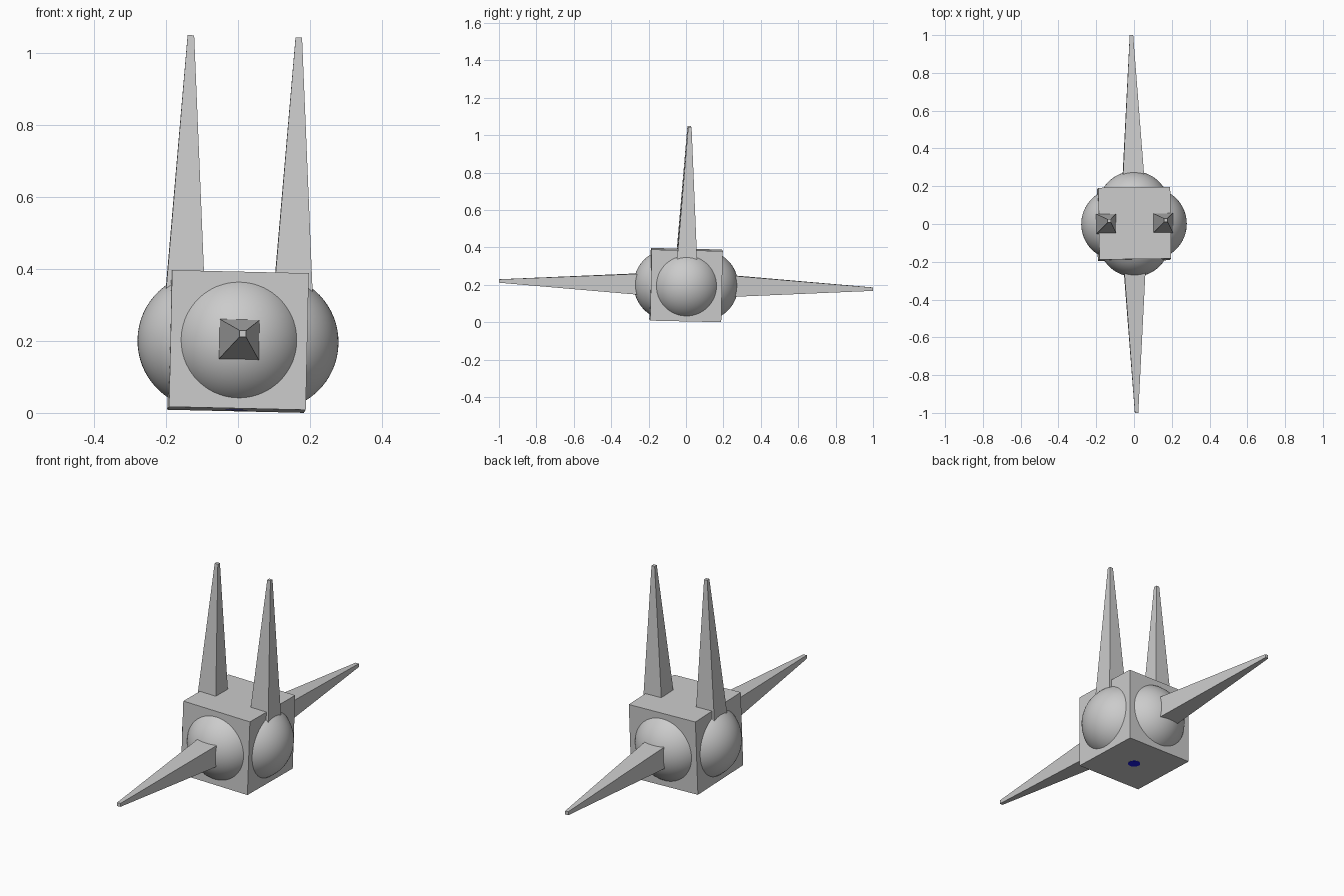
import bpy, bmesh, math
from mathutils import Matrix, Euler, Vector

if "Cube" in bpy.data.objects:
    bpy.data.objects.remove(bpy.data.objects["Cube"])

HALF = 0.19
CENTRE = Vector((0, 0, 0.1985))
# the whole model leans slightly
LEAN = Matrix.Translation(CENTRE) @ Euler(
    (math.radians(-1.25), math.radians(1.3), math.radians(0.75))).to_matrix().to_4x4()


def material(name, rgb):
    m = bpy.data.materials.new(name)
    m.diffuse_color = (*rgb, 1)
    m.use_nodes = True
    m.node_tree.nodes["Principled BSDF"].inputs["Base Color"].default_value = m.diffuse_color
    return m


GREY = material("light_grey", (0.6, 0.6, 0.6))
BLUE = material("deep_blue", (0.01, 0.01, 0.8))


def add(name, bm, local, mat, smooth=False):
    bm.transform(LEAN @ local)
    for f in bm.faces:
        f.smooth = smooth
    me = bpy.data.meshes.new(name)
    bm.to_mesh(me)
    bm.free()
    me.materials.append(mat)
    bpy.context.collection.objects.link(bpy.data.objects.new(name, me))


def spike(name, tip, direction, length=0.8, slope=0.063, tip_half=0.009):
    # square tapered spike, running from inside the body out to the tip
    bm = bmesh.new()
    r = math.sqrt(2)
    bmesh.ops.create_cone(bm, cap_ends=True, segments=4, depth=length,
                          radius1=(tip_half + slope * length) * r, radius2=tip_half * r,
                          matrix=Matrix.Translation((0, 0, -length / 2))
                          @ Matrix.Rotation(math.pi / 4, 4, 'Z'))
    turn = Matrix.Identity(4)
    if direction:
        turn = Matrix.Rotation(math.radians(-90 * direction), 4, 'X')
    add(name, bm, Matrix.Translation(tip) @ turn, GREY)


# cube body
bm = bmesh.new()
bmesh.ops.create_cube(bm, size=2 * HALF)
add("body", bm, Matrix.Identity(4), GREY)

# domes bulging from the four side faces
for name, x, y in (("left_dome", -1, 0), ("right_dome", 1, 0),
                   ("front_dome", 0, -1), ("back_dome", 0, 1)):
    bm = bmesh.new()
    bmesh.ops.create_uvsphere(bm, u_segments=64, v_segments=32, radius=0.1895)
    add(name, bm, Matrix.Translation((x * 0.09, y * 0.09, 0)), GREY, True)

# two upright spikes, and one each at front and back
spike("left_top_spike", (-0.15, 0, 0.848), 0)
spike("right_top_spike", (0.15, 0, 0.848), 0)
spike("front_spike", (0, -1, 0), -1)
spike("back_spike", (0, 1, 0), 1)

# small blue spot under the body
bm = bmesh.new()
bmesh.ops.create_cone(bm, cap_ends=True, segments=24, radius1=0.03, radius2=0.03, depth=0.002)
add("underside_spot", bm, Matrix.Translation((0, 0, -HALF)), BLUE)
